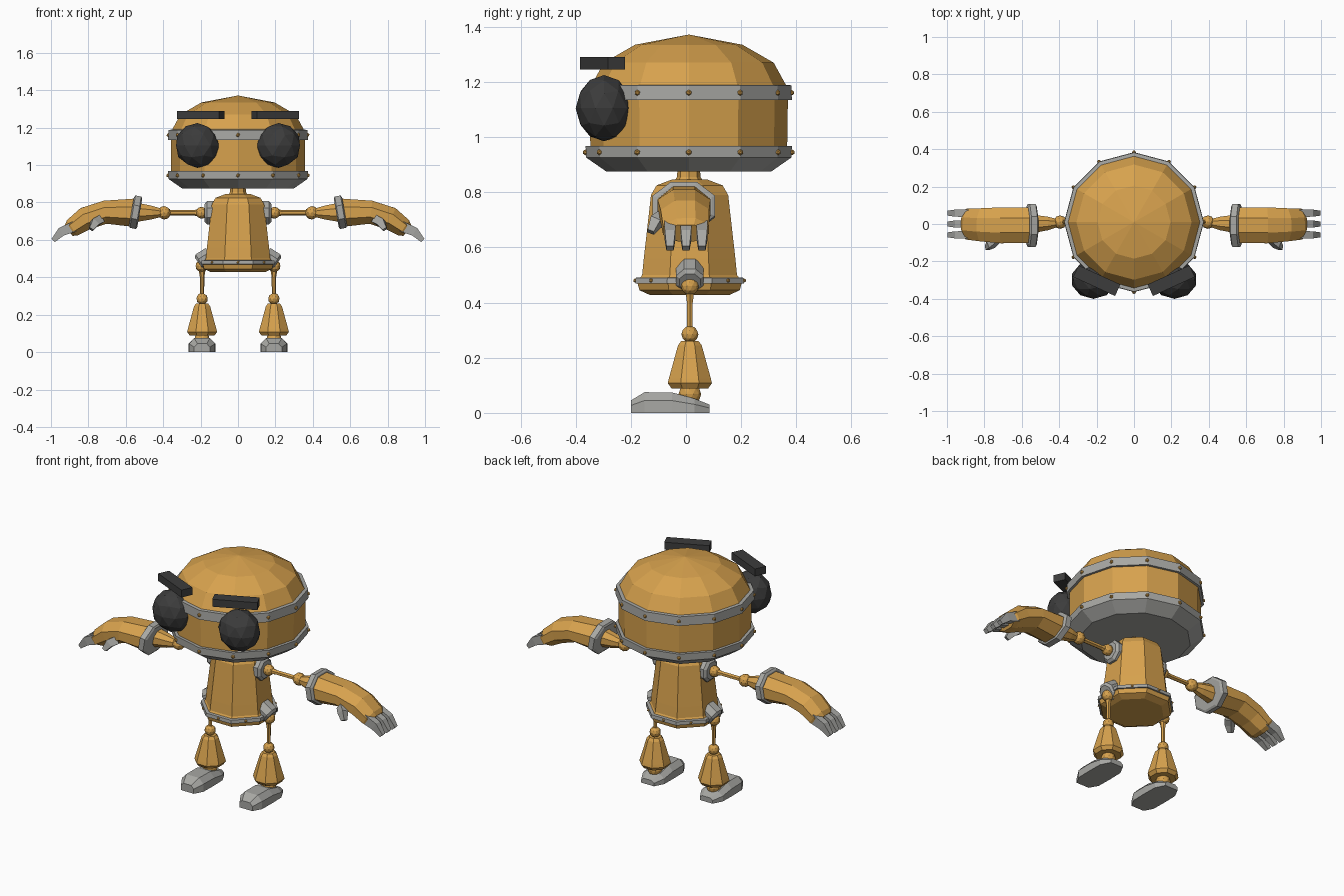
import bpy, bmesh, math
from mathutils import Vector

if "Cube" in bpy.data.objects:
    bpy.data.objects.remove(bpy.data.objects["Cube"])


def material(name, rgb):
    m = bpy.data.materials.new(name)
    m.diffuse_color = (*rgb, 1)
    m.use_nodes = True
    m.node_tree.nodes["Principled BSDF"].inputs["Base Color"].default_value = m.diffuse_color
    return m


ORANGE = material("orange_metal", (0.68, 0.36, 0.075))
GRAY = material("gray_metal", (0.39, 0.39, 0.37))
DARK = material("dark_lens", (0.045, 0.045, 0.045))


def finish(name, bm, mat, mirror=False):
    bmesh.ops.remove_doubles(bm, verts=bm.verts, dist=0.0002)
    bmesh.ops.recalc_face_normals(bm, faces=bm.faces)
    me = bpy.data.meshes.new(name)
    bm.to_mesh(me)
    bm.free()
    me.materials.append(mat)
    ob = bpy.data.objects.new(name, me)
    bpy.context.collection.objects.link(ob)
    if mirror:
        ob.modifiers.new("mirror", 'MIRROR')
    return ob


def skin(name, rings, mat, mirror=False):
    """Closed surface through rings of equal point count."""
    bm = bmesh.new()
    vs = [[bm.verts.new(p) for p in r] for r in rings]
    n = len(vs[0])
    for a, b in zip(vs, vs[1:]):
        for i in range(n):
            j = (i + 1) % n
            bm.faces.new((a[i], a[j], b[j], b[i]))
    bm.faces.new(vs[0][::-1])
    bm.faces.new(vs[-1])
    return finish(name, bm, mat, mirror)


def loft(name, path, mat, n=8, flats=True, side=(0, 1, 0), mirror=False, axis=None):
    """path: (point, half width along side, half height)."""
    pts = [Vector(p[0]) for p in path]
    rings = []
    k = 1 / math.cos(math.pi / n) if flats else 1
    ph = math.pi / n if flats else 0
    for i, (_, w, h) in enumerate(path):
        t = Vector(axis) if axis else pts[min(i + 1, len(pts) - 1)] - pts[max(i - 1, 0)]
        t.normalize()
        s = Vector(side)
        s = (s - t * s.dot(t)).normalized()
        u = t.cross(s)
        rings.append([pts[i] + k * (s * w * math.cos(a) + u * h * math.sin(a))
                      for a in (ph + 2 * math.pi * q / n for q in range(n))])
    return skin(name, rings, mat, mirror)


def lathe(name, profile, mat, n=12, flats=False, x=0, y=0.01, mirror=False):
    """profile: (radius, z) turned round an upright axis."""
    return loft(name, [((x, y, z), r, r) for r, z in profile], mat, n, flats,
                (1, 0, 0), mirror, (0, 0, 1))


def ball(name, c, r, mat, sub=2, squash=1, mirror=False):
    bm = bmesh.new()
    bmesh.ops.create_icosphere(bm, subdivisions=sub, radius=r)
    for v in bm.verts:
        v.co = Vector((v.co.x, v.co.y * squash, v.co.z)) + Vector(c)
    return finish(name, bm, mat, mirror)


def rivets(name, r, z, n, y, size):
    bm = bmesh.new()
    for i in range(n):
        a = 2 * math.pi * i / n
        c = Vector((r * math.cos(a), y + r * math.sin(a), z))
        new = bmesh.ops.create_icosphere(bm, subdivisions=1, radius=size)["verts"]
        for v in new:
            v.co += c
    return finish(name, bm, ORANGE)


# Head: drum with dome, gray base and riveted bands
lathe("head_shell", [(0.35, 0.93), (0.357, 0.97), (0.36, 1.17), (0.352, 1.19),
                     (0.308, 1.27), (0.195, 1.335), (0.0, 1.372)], ORANGE)
lathe("head_base", [(0.30, 0.876), (0.372, 0.926), (0.374, 0.968), (0.35, 0.968)], GRAY)
lathe("head_band", [(0.35, 1.135), (0.374, 1.135), (0.372, 1.188), (0.345, 1.19)], GRAY)
rivets("base_rivets", 0.374, 0.945, 12, 0.01, 0.011)
rivets("band_rivets", 0.372, 1.161, 12, 0.01, 0.011)

# Eyes and brows
ball("eyes", (0.217, -0.297, 1.105), 0.12, DARK, squash=0.86, mirror=True)
d, c = Vector((0.225, 0.1025, 0)).normalized(), Vector((0.199, -0.303, 1.268))
loft("brows", [(c - d * 0.123, 0.034, 0.022), (c + d * 0.123, 0.034, 0.022)],
     DARK, 4, side=(-d.y, d.x, 0), mirror=True)

# Neck and body
lathe("neck", [(0.058, 0.83), (0.043, 0.855), (0.04, 0.89)], ORANGE, 8, y=0.01)
lathe("body", [(0.145, 0.428), (0.182, 0.445), (0.19, 0.475), (0.172, 0.50),
               (0.166, 0.56), (0.14, 0.79), (0.12, 0.825), (0.065, 0.846)],
      ORANGE, 8, True, y=0.013)
lathe("waist_band", [(0.17, 0.468), (0.197, 0.47), (0.195, 0.49), (0.17, 0.492)],
      GRAY, 8, True, y=0.013)
rivets("waist_rivets", 0.197, 0.48, 8, 0.013, 0.008)

# Shoulders and thin upper arms
AY, AZ = 0.01, 0.745
loft("shoulder_sockets", [((0.11, AY, AZ), 0.062, 0.062), ((0.165, AY, AZ), 0.062, 0.062),
                          ((0.178, AY, AZ), 0.048, 0.048)], GRAY, mirror=True)
ball("shoulder_joints", (0.195, AY, AZ), 0.032, ORANGE, mirror=True)
loft("upper_arms", [((0.19, AY, AZ), 0.02, 0.02), ((0.24, AY, AZ), 0.012, 0.012),
                    ((0.38, AY, AZ), 0.012, 0.012)], ORANGE, 6, mirror=True)
ball("elbow_joints", (0.395, AY, AZ), 0.036, ORANGE, mirror=True)
loft("forearms", [((0.41, 0.005, AZ), 0.022, 0.022), ((0.46, 0.003, 0.746), 0.036, 0.036),
                  ((0.56, 0.0, 0.748), 0.052, 0.055)], ORANGE, mirror=True)

# Gauntlets with cuffs, curving down to the fingers
loft("cuffs", [((0.525, -0.008, 0.745), 0.10, 0.078), ((0.532, -0.008, 0.745), 0.114, 0.088),
               ((0.563, -0.008, 0.751), 0.114, 0.088), ((0.57, -0.008, 0.751), 0.10, 0.078)],
     GRAY, mirror=True, axis=(0.985, 0, 0.17))
loft("gauntlets", [((0.55, -0.007, 0.745), 0.095, 0.076), ((0.71, -0.007, 0.748), 0.096, 0.062),
                   ((0.815, -0.004, 0.714), 0.088, 0.062), ((0.885, 0.0, 0.665), 0.083, 0.05),
                   ((0.905, 0.0, 0.652), 0.07, 0.036)], ORANGE, mirror=True)
for i, y in enumerate((-0.058, 0.0, 0.058)):
    loft(f"fingers_{i + 1}", [((0.875, y, 0.672), 0.02, 0.028), ((0.945, y, 0.643), 0.019, 0.024),
                              ((0.988, y, 0.597), 0.013, 0.012)], GRAY, 4, mirror=True)
loft("thumbs", [((0.735, -0.08, 0.71), 0.02, 0.022), ((0.765, -0.11, 0.692), 0.02, 0.022),
                ((0.785, -0.128, 0.656), 0.012, 0.012)], GRAY, 4, mirror=True)

# Hips and legs
LX, LY = 0.192, 0.014
loft("hip_sockets", [((0.145, LY, 0.515), 0.05, 0.05), ((0.20, LY, 0.48), 0.05, 0.05),
                     ((0.208, LY, 0.474), 0.038, 0.038)], GRAY, mirror=True)
ball("hip_joints", (0.195, LY, 0.46), 0.033, ORANGE, mirror=True)
lathe("thighs", [(0.011, 0.29), (0.012, 0.40), (0.02, 0.45)], ORANGE, 6, x=LX, y=LY, mirror=True)
ball("knee_joints", (LX, LY, 0.285), 0.031, ORANGE, mirror=True)
lathe("shins", [(0.066, 0.088), (0.08, 0.108), (0.076, 0.125), (0.043, 0.245), (0.032, 0.26)],
      ORANGE, 8, True, x=LX, y=LY, mirror=True)
ball("ankle_joints", (LX, LY, 0.068), 0.041, ORANGE, mirror=True)

# Feet: flat sole, chamfered top, narrow toe and heel
rings = []
for y, w, h in ((-0.2, 0.042, 0.045), (-0.15, 0.07, 0.075), (-0.05, 0.072, 0.074),
                (0.03, 0.07, 0.052), (0.085, 0.042, 0.03)):
    rings.append([(LX + sx * w, y, h * sz) for sx, sz in
                  ((-1, 0), (1, 0), (1, 0.6), (0.6, 1), (-0.6, 1), (-1, 0.6))])
skin("feet", rings, GRAY, mirror=True)
